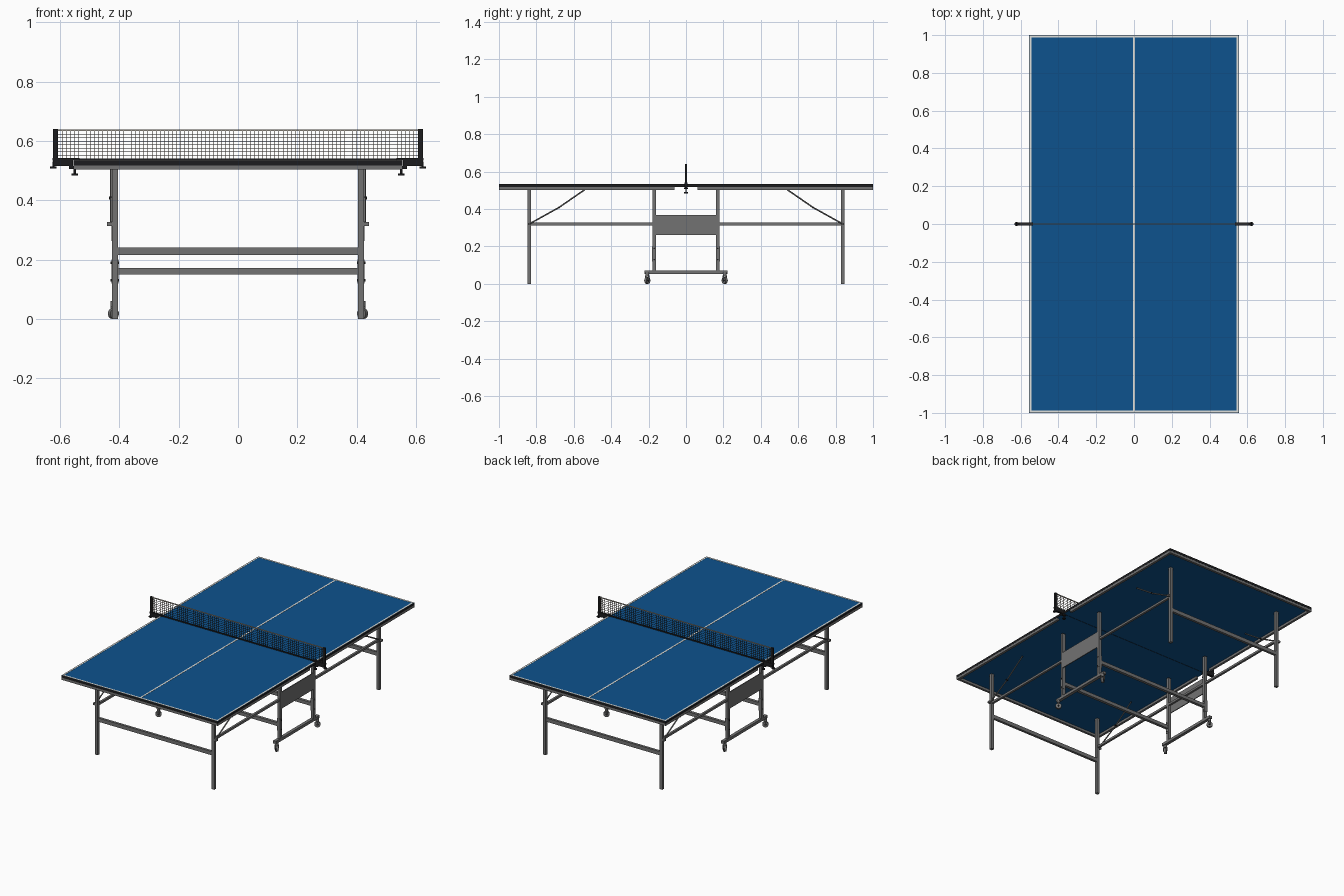
import bpy, bmesh, math
from mathutils import Vector

if "Cube" in bpy.data.objects:
    bpy.data.objects.remove(bpy.data.objects["Cube"])


def material(name, rgb):
    m = bpy.data.materials.new(name)
    m.diffuse_color = (*rgb, 1)
    m.use_nodes = True
    m.node_tree.nodes["Principled BSDF"].inputs["Base Color"].default_value = m.diffuse_color
    return m


BLUE = material("table blue", (0.004, 0.085, 0.27))
BLACK = material("black", (0.012, 0.012, 0.013))
GREY = material("steel grey", (0.17, 0.17, 0.17))
WHITE = material("line white", (0.75, 0.75, 0.72))
BROWN = material("net brown", (0.07, 0.045, 0.03))
TAPE = material("net tape", (0.50, 0.46, 0.40))


def finish(bm, name, *mats):
    me = bpy.data.meshes.new(name)
    bmesh.ops.recalc_face_normals(bm, faces=bm.faces)
    bm.to_mesh(me)
    bm.free()
    for m in mats:
        me.materials.append(m)
    ob = bpy.data.objects.new(name, me)
    bpy.context.collection.objects.link(ob)
    return ob


def add_box(bm, lo, hi):
    lo, hi = Vector(lo), Vector(hi)
    vs = bmesh.ops.create_cube(bm, size=1)["verts"]
    for v in vs:
        v.co = (lo + hi) / 2 + v.co * (hi - lo)


def box(name, lo, hi, mat):
    bm = bmesh.new()
    add_box(bm, lo, hi)
    return finish(bm, name, mat)


def rod(name, a, b, r, mat, sides=12):
    """Cylinder between two points."""
    a, b = Vector(a), Vector(b)
    bm = bmesh.new()
    bmesh.ops.create_cone(bm, cap_ends=True, segments=sides, radius1=r, radius2=r, depth=(b - a).length)
    rot = (b - a).to_track_quat("Z", "Y")
    for v in bm.verts:
        v.co = rot @ v.co + (a + b) / 2
    for f in bm.faces:
        f.smooth = len(f.verts) == 4
    for e in bm.edges:
        e.smooth = not any(len(f.verts) > 4 for f in e.link_faces)
    return finish(bm, name, mat)


W, TOP, UNDER = 0.555, 0.533, 0.518
LEG_X, OUT_Y, IN_Y = 0.415, 0.838, 0.17

# Centre line, net strips
box("centre_line", (-0.005, -0.995, TOP), (0.005, 0.995, TOP + 0.001), WHITE)

for sy in (-1, 1):
    def span(x0, x1, y0, y1, z0, z1):
        ys = sorted((sy * y0, sy * y1))
        return (x0, ys[0], z0), (x1, ys[1], z1)

    # Half of the playing board: blue faces, black edges
    bm = bmesh.new()
    add_box(bm, *span(-W, W, 0.001, 1, UNDER, TOP))
    bm.normal_update()
    for f in bm.faces:
        f.material_index = 0 if abs(f.normal.z) > 0.5 else 1
    finish(bm, "table_board", BLUE, BLACK)

    # End line, apron and cross bars
    box("end_line", *span(-W + 0.002, W - 0.002, 0.988, 0.998, TOP, TOP + 0.001), WHITE)
    box("end_apron", *span(-W, W, 0.984, 0.999, 0.503, UNDER), GREY)
    box("outer_cross_bar", *span(-LEG_X, LEG_X, OUT_Y - 0.008, OUT_Y + 0.008, 0.216, 0.240), GREY)
    box("inner_cross_bar", *span(-LEG_X, LEG_X, IN_Y - 0.009, IN_Y + 0.009, 0.149, 0.171), GREY)

    for sx in (-1, 1):
        def part(name, c, s, mat):
            c = Vector((c[0] * sx, c[1] * sy, c[2]))
            s = Vector(s) / 2
            return box(name, c - s, c + s, mat)

        part("side_line", (W - 0.007, 0.499, TOP + 0.0005), (0.010, 0.996, 0.001), WHITE)
        part("side_apron", (W - 0.008, 0.53, 0.5105), (0.015, 0.938, 0.015), GREY)
        part("outer_leg", (LEG_X, OUT_Y, 0.26), (0.020, 0.020, 0.52), GREY)
        part("inner_leg", (LEG_X, IN_Y, 0.281), (0.020, 0.018, 0.445), GREY)
        part("leg_sleeve", (LEG_X, IN_Y, 0.16), (0.023, 0.021, 0.08), GREY)
        part("leg_bracket", (LEG_X + 0.008, OUT_Y, 0.32), (0.036, 0.014, 0.012), GREY)

        # Bent folding brace
        pts = [(LEG_X + 0.012, y, z) for y, z in ((0.835, 0.322), (0.68, 0.408), (0.535, 0.508))]
        pts = [(x * sx, y * sy, z) for x, y, z in pts]
        for a, b in zip(pts, pts[1:]):
            rod("folding_brace", a, b, 0.004, GREY, 8)
        x, y, z = pts[1]
        rod("brace_pivot", (x - 0.008, y, z), (x + 0.008, y, z), 0.005, BLACK, 8)

        # Bolts on the inner legs
        for z in (0.13, 0.19):
            rod("leg_bolt", (sx * (LEG_X - 0.014), sy * IN_Y, z),
                (sx * (LEG_X + 0.014), sy * IN_Y, z), 0.004, BLACK, 8)

        # Swivel caster: wheel turned outwards, fork and stem
        axis = Vector((sx * 0.6, -sy * 0.8, 0)).normalized()
        c = Vector((sx * 0.42, sy * 0.207, 0.018))
        rod("caster_wheel", c - axis * 0.007, c + axis * 0.007, 0.018, GREY, 20)
        rod("caster_hub", c - axis * 0.010, c + axis * 0.010, 0.006, BLACK, 10)
        for k in (-1, 1):
            off = axis * 0.009 * k
            rod("caster_fork", c + off, c + off + Vector((0, 0, 0.026)), 0.004, GREY, 8)
        rod("caster_stem", c + Vector((0, 0, 0.022)), c + Vector((0, 0, 0.042)), 0.010, GREY, 12)

for sx in (-1, 1):
    def part(name, x, y, z, mat):
        xs = sorted((sx * x[0], sx * x[1]))
        return box(name, (xs[0], y[0], z[0]), (xs[1], y[1], z[1]), mat)

    # Side rail, foot bar and panel of the centre carriage
    part("side_rail", (LEG_X - 0.007, LEG_X + 0.007), (-OUT_Y, OUT_Y), (0.313, 0.327), GREY)
    part("foot_bar", (LEG_X - 0.01, LEG_X + 0.01), (-0.222, 0.222), (0.054, 0.072), GREY)
    part("side_panel", (LEG_X + 0.006, LEG_X + 0.012), (-0.162, 0.162), (0.262, 0.368), GREY)

    # Net post, clamp arm and tightening knobs
    part("net_post", (0.607, 0.623), (-0.006, 0.006), (0.515, 0.640), BLACK)
    part("clamp_arm", (0.535, 0.625), (-0.008, 0.008), (TOP + 0.001, 0.542), BLACK)
    part("clamp_body", (W + 0.001, 0.618), (-0.008, 0.008), (0.515, 0.538), BLACK)
    part("clamp_jaw", (0.540, 0.57), (-0.007, 0.007), (0.506, 0.516), BLACK)
    for x, top, z in ((0.55, 0.510, 0.484), (0.622, 0.53, 0.507)):
        rod("clamp_screw", (sx * x, 0, z), (sx * x, 0, top), 0.004, BLACK, 10)
        rod("clamp_knob", (sx * x, 0, z), (sx * x, 0, z + 0.006), 0.011, BLACK, 12)

# Net: vertical and horizontal threads, top and bottom tape
NX, Z0, Z1 = 0.607, 0.540, 0.635
T = 0.0008
bm = bmesh.new()
cols = 88
for i in range(cols + 1):
    x = -NX + 2 * NX * i / cols
    add_box(bm, (x - T, -T, Z0), (x + T, T, Z1))
finish(bm, "net_vertical_threads", BROWN)
bm = bmesh.new()
for i in range(1, 8):
    z = Z0 + (Z1 - Z0) * i / 8
    add_box(bm, (-NX, -T, z - T), (NX, T, z + T))
finish(bm, "net_horizontal_threads", BLACK)
box("net_top_tape", (-NX, -0.003, Z1 - 0.001), (NX, 0.003, Z1 + 0.004), TAPE)
box("net_bottom_tape", (-NX, -0.002, TOP + 0.001), (NX, 0.002, Z0 + 0.001), BLACK)
